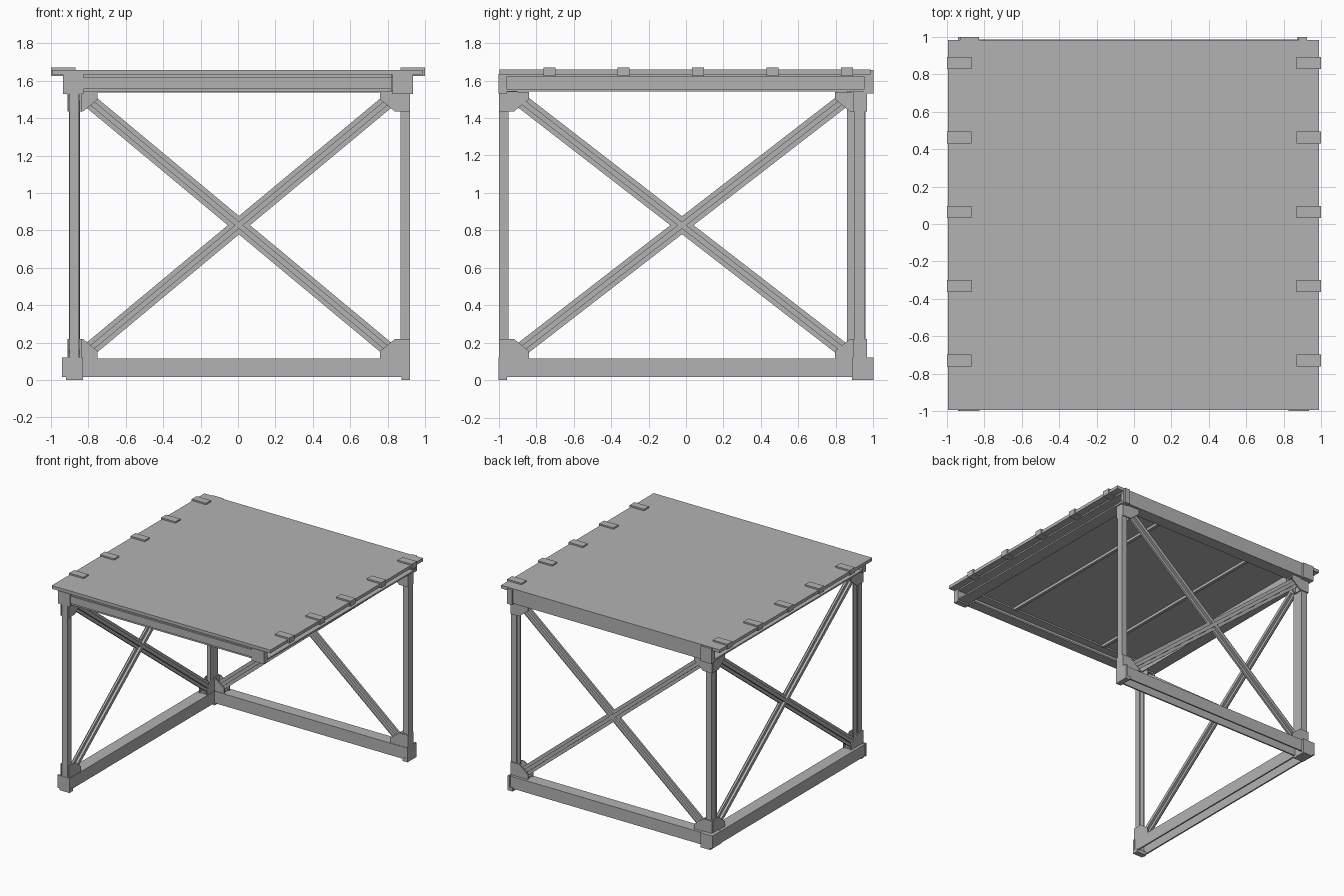
import bpy
from mathutils import Vector

cube = bpy.data.objects.get("Cube")
if cube:
    bpy.data.objects.remove(cube, do_unlink=True)

steel = bpy.data.materials.new("grey_steel")
steel.use_nodes = True
GREY = (0.45, 0.45, 0.45, 1)
steel.diffuse_color = GREY
steel.node_tree.nodes["Principled BSDF"].inputs["Base Color"].default_value = GREY

X, Y, Z = Vector((1, 0, 0)), Vector((0, 1, 0)), Vector((0, 0, 1))


def sweep(name, profile, start, end, u, v):
    """Extrude a 2D profile, laid out on axes u and v, from start to end."""
    start, end = Vector(start), Vector(end)
    n = len(profile)
    if (end - start).dot(u.cross(v)) < 0:
        profile = profile[::-1]
    verts = [p + u * a + v * b for p in (start, end) for a, b in profile]
    faces = [tuple(reversed(range(n))), tuple(range(n, 2 * n))]
    faces += [(i, (i + 1) % n, n + (i + 1) % n, n + i) for i in range(n)]
    mesh = bpy.data.meshes.new(name)
    mesh.from_pydata(verts, [], faces)
    mesh.materials.append(steel)
    obj = bpy.data.objects.new(name, mesh)
    bpy.context.collection.objects.link(obj)
    return obj


def box(name, x, y, z):
    rect = [(x[0], y[0]), (x[1], y[0]), (x[1], y[1]), (x[0], y[1])]
    return sweep(name, rect, Z * z[0], Z * z[1], X, Y)


def channel(w, d, t=0.012):
    """U section, web on the u axis, open towards +v."""
    h = w / 2
    return [(-h, 0), (h, 0), (h, d), (h - t, d), (h - t, t),
            (t - h, t), (t - h, d), (-h, d)]


def cross(w, t, rib, d):
    """Flat bar with a raised rib on both faces."""
    quarter = [(w, t), (rib, t), (rib, d)]
    pts = quarter + [(-a, b) for a, b in reversed(quarter)]
    return pts + [(-a, -b) for a, b in pts]


# Deck with ribs beneath
box("deck", (-0.995, 0.99), (-0.995, 0.985), (1.632, 1.658))
for x in (-0.45, 0.42):
    box("deck_rib", (x - 0.012, x + 0.012), (-0.9, 0.89), (1.61, 1.633))

# Clips wrapped around both side edges of the deck
for side in (-1, 1):
    for i in range(5):
        y = -0.73 + i * 0.3975
        outer, inner, lip = side * 1.0, side * 0.87, side * 0.985
        for part, x0, z in (("top", inner, (1.655, 1.67)),
                            ("edge", lip, (1.627, 1.67)),
                            ("under", side * 0.93, (1.625, 1.634))):
            box("clip_" + part, sorted((x0, outer)), (y - 0.032, y + 0.032), z)

# Upper side beams, open outwards
for side in (-1, 1):
    sweep("upper_side_beam", channel(0.092, 0.1), (side * 0.83, -0.96, 1.587),
          (side * 0.83, 0.97, 1.587), Z, X * side)

# Upper back beam, open inwards
sweep("upper_back_beam", channel(0.095, 0.1), (-0.93, 0.985, 1.585),
      (0.93, 0.985, 1.585), Z, -Y)

# Upper front beam with long shallow grooves
box("front_fascia", (-0.83, 0.82), (-0.995, -0.982), (1.556, 1.617))
box("front_web", (-0.83, 0.82), (-0.982, -0.97), (1.54, 1.632))
for z in (1.54, 1.62):
    box("front_flange", (-0.83, 0.82), (-0.985, -0.9), (z, z + 0.012))
for side in (-1, 1):
    box("front_corner_block", sorted((side * 0.825, side * 0.935)),
        (-1.0, -0.955), (1.53, 1.634))
for x in ((-0.93, -0.83), (0.88, 0.925)):
    box("back_corner_block", x, (0.95, 1.0), (1.53, 1.655))

# Lower beams, open downwards
CX, CY = -0.875, 0.928
sweep("lower_side_beam", channel(0.1, 0.098), (-0.885, -0.995, 0.115),
      (-0.885, 0.9, 0.115), X, -Z)
sweep("lower_back_beam", channel(0.1, 0.098), (-0.84, 0.937, 0.115),
      (0.915, 0.937, 0.115), Y, -Z)

# Feet and end plates
box("corner_foot", (-0.94, -0.83), (0.885, 1.0), (0.016, 0.12))
box("front_end_plate", (-0.94, -0.83), (-1.0, -0.985), (0.016, 0.12))
box("left_end_plate", (0.905, 0.92), (0.885, 1.0), (0.016, 0.12))
for x, y in (((-0.92, -0.83), (-1.0, -0.955)), ((0.875, 0.92), (0.885, 1.0)),
             ((-0.92, -0.83), (0.885, 1.0))):
    box("foot_pad", x, y, (0, 0.028))

# Posts
sweep("front_post", channel(0.05, 0.05, 0.01), (CX, -0.997, 0.11),
      (CX, -0.997, 1.55), X, Y)
sweep("left_post", channel(0.055, 0.05, 0.01), (0.92, CY, 0.11),
      (0.92, CY, 1.55), Y, -X)
box("corner_post", (-0.902, -0.85), (0.9, 0.955), (0.11, 1.55))
box("corner_post_flange", (-0.885, -0.85), (0.86, 0.9), (0.11, 1.55))


def braced_bay(name, along, normal, centre, lo, hi):
    """Crossed braces and paired gusset plates between two posts."""
    z0, z1 = 0.115, 1.54
    base = normal * centre
    for k, (a, b) in enumerate(((lo, hi), (hi, lo))):
        s = 1 if b > a else -1
        p = base + along * (a + s * 0.1) + Z * 0.15
        q = base + along * (b - s * 0.1) + Z * 1.505
        side = (q - p).normalized().cross(normal)
        shift = normal * 0.001 * k
        sweep(name + "_brace", cross(0.038, 0.008, 0.014, 0.028),
              p + shift, q + shift, side, normal)
    gusset = [(0, 0), (0.16, 0), (0.16, 0.04), (0.08, 0.105), (0, 0.105)]
    for a, sa in ((lo, 1), (hi, -1)):
        for z, sz in ((z0, 1), (z1, -1)):
            shape = [(u * sa, v * sz) for u, v in gusset]
            if sa * sz < 0:
                shape.reverse()
            for off in (-0.037, 0.028):
                p = base + along * a + Z * z + normal * off
                sweep(name + "_gusset", shape, p, p + normal * 0.009, along, Z)
            # Spacer tying the two plates together
            tab = [(0.05 * sa, 0), (0.15 * sa, 0),
                   (0.15 * sa, 0.012 * sz), (0.05 * sa, 0.012 * sz)]
            if sa * sz < 0:
                tab.reverse()
            p = base + along * a + Z * z
            sweep(name + "_spacer", tab, p - normal * 0.03,
                  p + normal * 0.03, along, Z)


braced_bay("back", X, Y, CY, -0.91, 0.92)
braced_bay("side", Y, X, CX, -0.998, 0.955)
